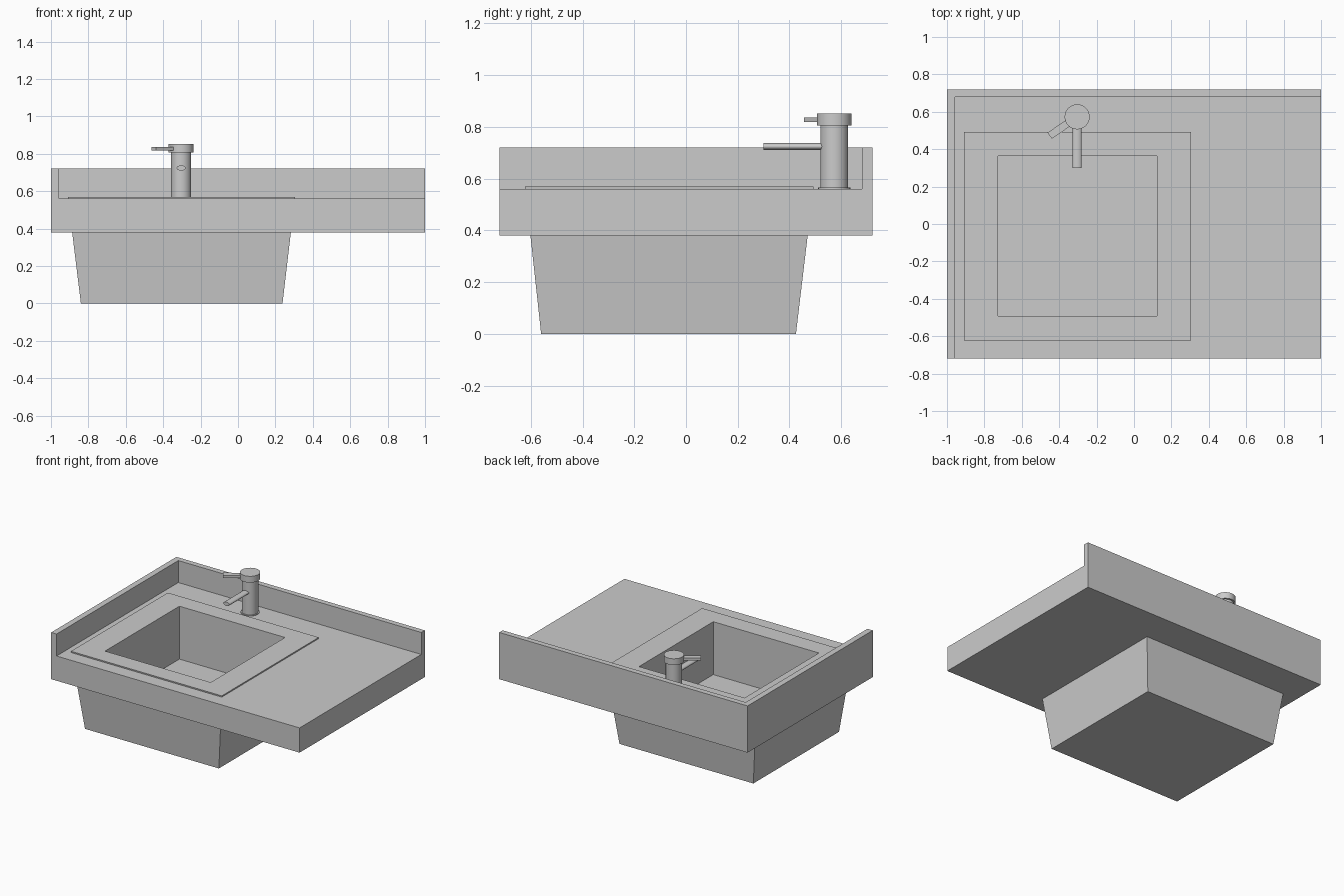
import bpy, bmesh
from math import atan2
from mathutils import Matrix, Vector

if "Cube" in bpy.data.objects:
    bpy.data.objects.remove(bpy.data.objects["Cube"])


def frustum(name, lower, upper, z0, z1):
    """Four-sided block; lower and upper are (x0, x1, y0, y1)."""
    bm = bmesh.new()
    rings = []
    for (x0, x1, y0, y1), z in ((lower, z0), (upper, z1)):
        rings.append([bm.verts.new((x, y, z)) for x, y in
                      ((x0, y0), (x1, y0), (x1, y1), (x0, y1))])
    a, b = rings
    bm.faces.new(a[::-1])
    bm.faces.new(b)
    for i in range(4):
        j = (i + 1) % 4
        bm.faces.new((a[i], a[j], b[j], b[i]))
    mesh = bpy.data.meshes.new(name)
    bm.to_mesh(mesh)
    bm.free()
    obj = bpy.data.objects.new(name, mesh)
    bpy.context.collection.objects.link(obj)
    return obj


def box(name, rect, z0, z1):
    return frustum(name, rect, rect, z0, z1)


def cut(target, cutter):
    mod = target.modifiers.new("cut", 'BOOLEAN')
    mod.operation = 'DIFFERENCE'
    mod.solver = 'EXACT'
    mod.object = cutter
    cutter.hide_render = True
    cutter.hide_set(True)


def cylinder(name, radius, z0, z1, centre):
    bpy.ops.mesh.primitive_cylinder_add(vertices=32, radius=radius, depth=z1 - z0,
                                        location=(*centre, (z0 + z1) / 2))
    obj = bpy.context.object
    obj.name = name
    bpy.ops.object.shade_smooth_by_angle()
    return obj


# Countertop with raised back and left splash edges, as one body
counter = box("countertop", (-1, 1, -0.72, 0.72), 0.38, 0.72)
cut(counter, box("splash_cutter", (-0.957, 1.2, -1, 0.68), 0.56, 1))
cut(counter, box("counter_hole_cutter", (-0.78, 0.18, -0.54, 0.42), 0.2, 0.65))

# Tapered basin whose top edge forms the thin raised rim
basin = frustum("basin", (-0.84, 0.238, -0.56, 0.425),
                (-0.91, 0.305, -0.622, 0.493), 0, 0.57)
cut(basin, box("bowl_cutter", (-0.727, 0.124, -0.491, 0.364), 0.185, 0.8))

# Tap: base ring, body and cap
tap = (-0.304, 0.573)
cylinder("tap_base", 0.062, 0.555, 0.565, tap)
cylinder("tap_body", 0.054, 0.56, 0.81, tap)
cylinder("tap_cap", 0.067, 0.806, 0.852, tap)

# Flattened round spout
spout = cylinder("tap_spout", 1, -0.5, 0.5, tap)
spout.data.transform(Matrix.Diagonal((0.024, 0.014, 0.25, 1)))
spout.data.transform(Matrix.Rotation(1.5707963, 4, 'X'))
spout.location = (tap[0], 0.425, 0.724)

# Flat lever pointing out to the front left
direction = Vector((-0.145, -0.10))
lever = box("tap_lever", (0.04, 0.178, -0.02, 0.02), 0.818, 0.837)
lever.location = (*tap, 0)
lever.rotation_euler.z = atan2(direction.y, direction.x)
